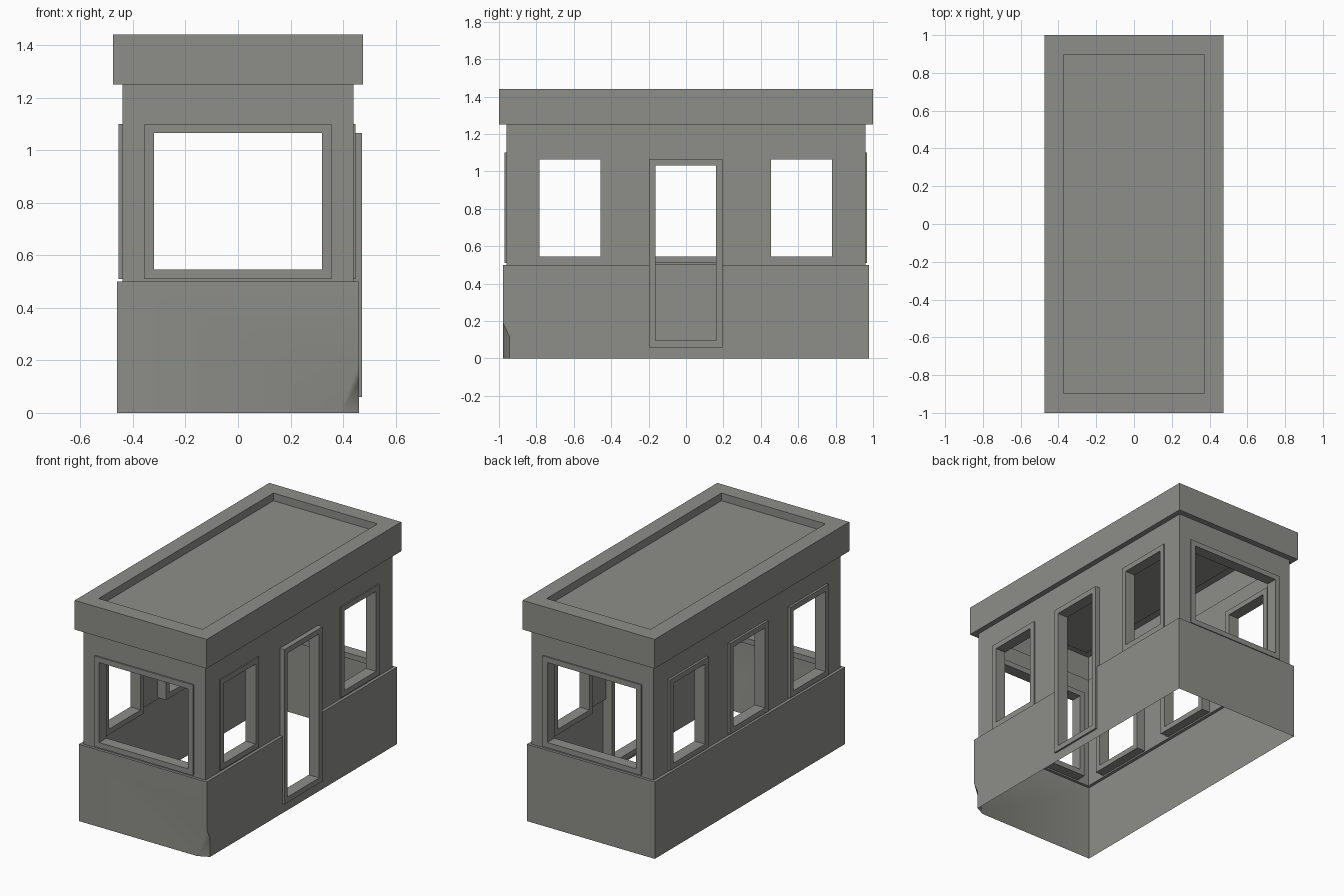
import bpy, bmesh

if "Cube" in bpy.data.objects:
    bpy.data.objects.remove(bpy.data.objects["Cube"])

grey = bpy.data.materials.new("warm_grey")
grey.diffuse_color = (0.27, 0.275, 0.25, 1)
grey.use_nodes = True
grey.node_tree.nodes["Principled BSDF"].inputs["Base Color"].default_value = grey.diffuse_color

# side -> (u, outward distance) to x, y ; whether the winding must be flipped
SIDES = {
    "front": (lambda u, d: (u, -d), False),
    "right": (lambda u, d: (d, u), False),
    "back": (lambda u, d: (u, d), True),
    "left": (lambda u, d: (-d, u), True),
}


def finish(name, bm, smooth=False):
    for f in bm.faces:
        f.smooth = smooth
    me = bpy.data.meshes.new(name)
    bm.to_mesh(me)
    bm.free()
    me.materials.append(grey)
    ob = bpy.data.objects.new(name, me)
    bpy.context.collection.objects.link(ob)
    return ob


def add_face(bm, side, pts):
    """pts are (u, d, z), wound anticlockwise seen from outside"""
    fn, flip = SIDES[side]
    vs = [bm.verts.new((*fn(u, d), z)) for u, d, z in pts]
    bm.faces.new(vs[::-1] if flip else vs)


def panel(bm, side, d, u0, u1, z0, z1, holes=()):
    """Flat wall sheet with rectangular openings (u0, u1, z0, z1)"""
    us = sorted({u0, u1, *[h[0] for h in holes], *[h[1] for h in holes]})
    zs = sorted({z0, z1, *[h[2] for h in holes], *[h[3] for h in holes]})
    for a, b in zip(us, us[1:]):
        for c, e in zip(zs, zs[1:]):
            m, n = (a + b) / 2, (c + e) / 2
            if not any(h[0] < m < h[1] and h[2] < n < h[3] for h in holes):
                add_face(bm, side, [(a, d, c), (b, d, c), (b, d, e), (a, d, e)])
    bmesh.ops.remove_doubles(bm, verts=bm.verts, dist=1e-5)


def frame(name, side, rect, d_out, d_in, w=0.035):
    """Box-section frame around an opening"""
    fn = SIDES[side][0]
    a, b, c, e = rect
    bm = bmesh.new()
    loops = []
    for inset, d in ((0, d_in), (0, d_out), (w, d_out), (w, d_in)):
        loops.append([bm.verts.new((*fn(u, d), z)) for u, z in (
            (a + inset, c + inset), (b - inset, c + inset),
            (b - inset, e - inset), (a + inset, e - inset))])
    for i in range(4):
        p, q = loops[i], loops[(i + 1) % 4]
        for j in range(4):
            k = (j + 1) % 4
            bm.faces.new((p[j], p[k], q[k], q[j]))
    bmesh.ops.recalc_face_normals(bm, faces=bm.faces)
    finish(name, bm)


def shrink(r, m=0.015):
    return (r[0] + m, r[1] - m, r[2] + m, r[3] - m)


BX, BY, WX, WY, SILL, TOP = 0.46, 0.978, 0.44, 0.961, 0.5, 1.25
end_window = (-0.355, 0.355, 0.51, 1.10)
side_windows = [(c - 0.198, c + 0.198, 0.51, 1.10) for c in (-0.62, 0, 0.617)]
door = (-0.198, 0.196, 0.06, 1.066)
dh = shrink(door)

# upper walls
bm = bmesh.new()
for s in ("front", "back"):
    panel(bm, s, WY, -WX, WX, SILL, TOP, [shrink(end_window)])
panel(bm, "left", WX, -WY, WY, SILL, TOP, [shrink(w) for w in side_windows])
panel(bm, "right", WX, -WY, WY, SILL, TOP,
      [shrink(side_windows[0]), shrink(side_windows[2]), (dh[0], dh[1], SILL, dh[3])])
finish("upper_walls", bm)

# lower walls, with the door opening and the notch at the front right corner
bm = bmesh.new()
panel(bm, "back", BY, -BX, BX, 0, SILL)
panel(bm, "left", BX, -BY, BY, 0, SILL)
panel(bm, "right", BX, -0.945, BY, 0, SILL, [(dh[0], dh[1], dh[2], SILL)])
add_face(bm, "right", [(-BY, BX, 0.19), (-0.945, BX, 0.12), (-0.945, BX, SILL), (-BY, BX, SILL)])
finish("lower_walls", bm)

# front lower wall with the dented corner
bm = bmesh.new()
A, B, C, D, E, F, G = [bm.verts.new(p) for p in (
    (-BX, -BY, 0), (0.39, -BY, 0), (BX, -0.945, 0), (BX, -0.945, 0.12),
    (BX, -BY, 0.19), (BX, -BY, SILL), (-BX, -BY, SILL))]
for tri in ((G, A, B), (B, C, D), (B, D, E), (G, B, E), (G, E, F)):
    bm.faces.new(tri)
finish("front_lower_wall", bm, smooth=True)

# narrow ledge between lower and upper walls
bm = bmesh.new()
for s in ("front", "back"):
    add_face(bm, s, [(-BX, BY, SILL), (BX, BY, SILL), (WX, WY, SILL), (-WX, WY, SILL)])
add_face(bm, "left", [(-BY, BX, SILL), (BY, BX, SILL), (WY, WX, SILL), (-WY, WX, SILL)])
add_face(bm, "right", [(-BY, BX, SILL), (dh[0], BX, SILL), (dh[0], WX, SILL), (-WY, WX, SILL)])
add_face(bm, "right", [(dh[1], BX, SILL), (BY, BX, SILL), (WY, WX, SILL), (dh[1], WX, SILL)])
finish("ledge", bm)

# roof: overhang, fascia, parapet and sunken deck
bm = bmesh.new()
rings = []
for x, y, z in ((WX, WY, TOP), (0.475, 1, TOP), (0.475, 1, 1.44),
                (0.374, 0.898, 1.44), (0.374, 0.898, 1.39)):
    rings.append([bm.verts.new((sx * x, sy * y, z))
                  for sx, sy in ((-1, -1), (1, -1), (1, 1), (-1, 1))])
for p, q in zip(rings, rings[1:]):
    for j in range(4):
        k = (j + 1) % 4
        bm.faces.new((p[j], p[k], q[k], q[j]))
bm.faces.new(rings[-1])
finish("roof", bm)

# window and door frames
frame("front_window_frame", "front", end_window, 0.97, 0.895)
frame("back_window_frame", "back", end_window, 0.969, 0.895)
for i, w in enumerate(side_windows):
    frame(f"left_window_frame_{i + 1}", "left", w, 0.455, 0.38)
    if i != 1:
        frame(f"right_window_frame_{i + 1}", "right", w, 0.448, 0.375)
frame("door_frame", "right", door, 0.472, 0.397)
